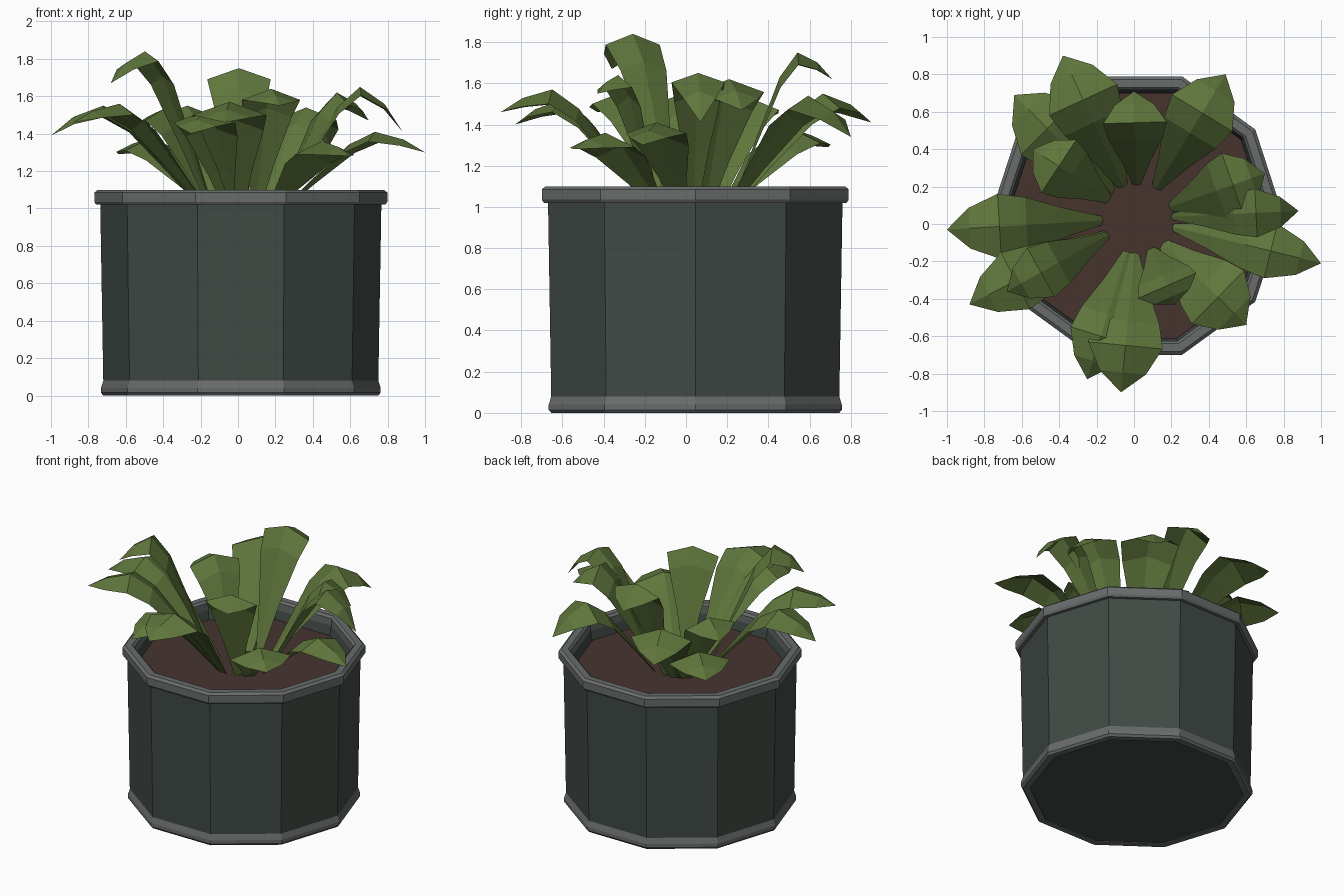
import bpy, math
from mathutils import Vector

cube = bpy.data.objects.get("Cube")
if cube:
    bpy.data.objects.remove(cube)

CX, CY, SIDES = 0.015, 0.045, 10


def material(name, rgb):
    m = bpy.data.materials.new(name)
    m.use_nodes = True
    m.diffuse_color = (*rgb, 1)
    bsdf = m.node_tree.nodes["Principled BSDF"]
    bsdf.inputs["Base Color"].default_value = (*rgb, 1)
    bsdf.inputs["Roughness"].default_value = 0.9
    return m


green = material("leaf green", (0.115, 0.18, 0.045))
slate = material("dark slate", (0.052, 0.068, 0.06))
grey = material("trim grey", (0.14, 0.15, 0.148))
brown = material("soil brown", (0.062, 0.034, 0.028))


def add_mesh(name, verts, faces, mat):
    mesh = bpy.data.meshes.new(name)
    mesh.from_pydata(verts, [], faces)
    mesh.materials.append(mat)
    mesh.update()
    obj = bpy.data.objects.new(name, mesh)
    bpy.context.collection.objects.link(obj)
    return obj


def lathe(name, profile, mat, closed=False, cap_start=False, cap_end=False):
    """Spin (radius, height) points into a ten-sided shell."""
    verts = []
    for r, z in profile:
        for i in range(SIDES):
            a = math.tau * i / SIDES
            verts.append((CX + r * math.cos(a), CY + r * math.sin(a), z))
    n = len(profile)
    faces = []
    for k in range(n if closed else n - 1):
        a, b = k * SIDES, (k + 1) % n * SIDES
        for i in range(SIDES):
            j = (i + 1) % SIDES
            faces.append((a + i, a + j, b + j, b + i))
    if cap_start:
        faces.append(tuple(reversed(range(SIDES))))
    if cap_end:
        faces.append(tuple(range((n - 1) * SIDES, n * SIDES)))
    return add_mesh(name, verts, faces, mat)


# Pot, trim rings and soil
lathe("pot_body", [(0.70, 0.005), (0.735, 0.06), (0.752, 1.05), (0.71, 1.06), (0.68, 0.9)],
      slate, cap_start=True)
lathe("pot_rim", [(0.745, 1.02), (0.773, 1.02), (0.783, 1.035), (0.783, 1.085),
                  (0.765, 1.10), (0.72, 1.10), (0.705, 1.085), (0.705, 1.03)], grey, closed=True)
lathe("base_ring", [(0.69, 0.0), (0.735, 0.0), (0.748, 0.015), (0.748, 0.04),
                    (0.735, 0.08), (0.69, 0.08)], grey, closed=True)
lathe("soil", [(0.69, 0.97)], brown, cap_end=True)

# Leaf stations: distance along, height share, half-width share
STATIONS = [(0, 0, 0.1), (0.26, 0.45, 0.45), (0.5, 0.85, 0.85),
            (0.67, 1, 1), (0.86, 0.62, 0.62)]
SOIL_Z = 0.95


def leaf(name, x, y, tip_z, peak_z, half):
    """Arched leaf folded along its midrib, ending at (x, y, tip_z)."""
    tip = Vector((x, y, tip_z))
    out = Vector((x - 0.02, y - 0.03, 0))
    out.normalize()
    base = Vector((0.02, 0.03, 0)) + out * 0.17
    side = Vector((-out.y, out.x, 0))
    span = (Vector((x, y, 0)) - base).length
    verts, faces = [], []
    for k, (t, h, w) in enumerate(STATIONS):
        low = tip_z if k == len(STATIONS) - 1 else SOIL_Z
        mid = base + out * (span * t)
        mid.z = low + (peak_z - low) * h
        drop = Vector((0, 0, -0.35 * half * w))
        verts += [mid + side * half * w + drop, mid, mid - side * half * w + drop]
        if k:
            a = 3 * (k - 1)
            faces += [(a, a + 1, a + 4, a + 3), (a + 1, a + 2, a + 5, a + 4)]
    verts.append(tip)
    e = len(verts) - 1
    faces += [(e - 3, e - 2, e), (e - 2, e - 1, e)]
    add_mesh(name, verts, faces, green)


# Foliage: tip x, tip y, tip height, peak height, half width
LEAVES = {
    "leaf_right": (-1.0, -0.03, 1.39, 1.55, 0.175),
    "leaf_front_right_low": (-0.88, -0.43, 1.46, 1.56, 0.17),
    "leaf_front_right_tall": (-0.68, -0.36, 1.67, 1.84, 0.15),
    "leaf_front_a": (-0.25, -0.83, 1.40, 1.52, 0.17),
    "leaf_front_b": (-0.07, -0.90, 1.46, 1.57, 0.2),
    "leaf_front_left_low": (0.60, -0.54, 1.28, 1.36, 0.2),
    "leaf_front_left_inner": (0.22, -0.43, 1.55, 1.64, 0.17),
    "leaf_left_a": (1.0, -0.21, 1.30, 1.41, 0.15),
    "leaf_left_b": (0.88, 0.07, 1.41, 1.65, 0.13),
    "leaf_back_left_inner": (0.70, 0.27, 1.47, 1.62, 0.18),
    "leaf_back_left": (0.49, 0.80, 1.34, 1.54, 0.19),
    "leaf_back": (0.0, 0.71, 1.62, 1.75, 0.17),
    "leaf_back_right": (-0.38, 0.90, 1.41, 1.55, 0.2),
    "leaf_back_right_low": (-0.64, 0.69, 1.29, 1.38, 0.2),
    "leaf_back_right_inner": (-0.54, 0.40, 1.43, 1.53, 0.17),
}
for leaf_name, spec in LEAVES.items():
    leaf(leaf_name, *spec)
